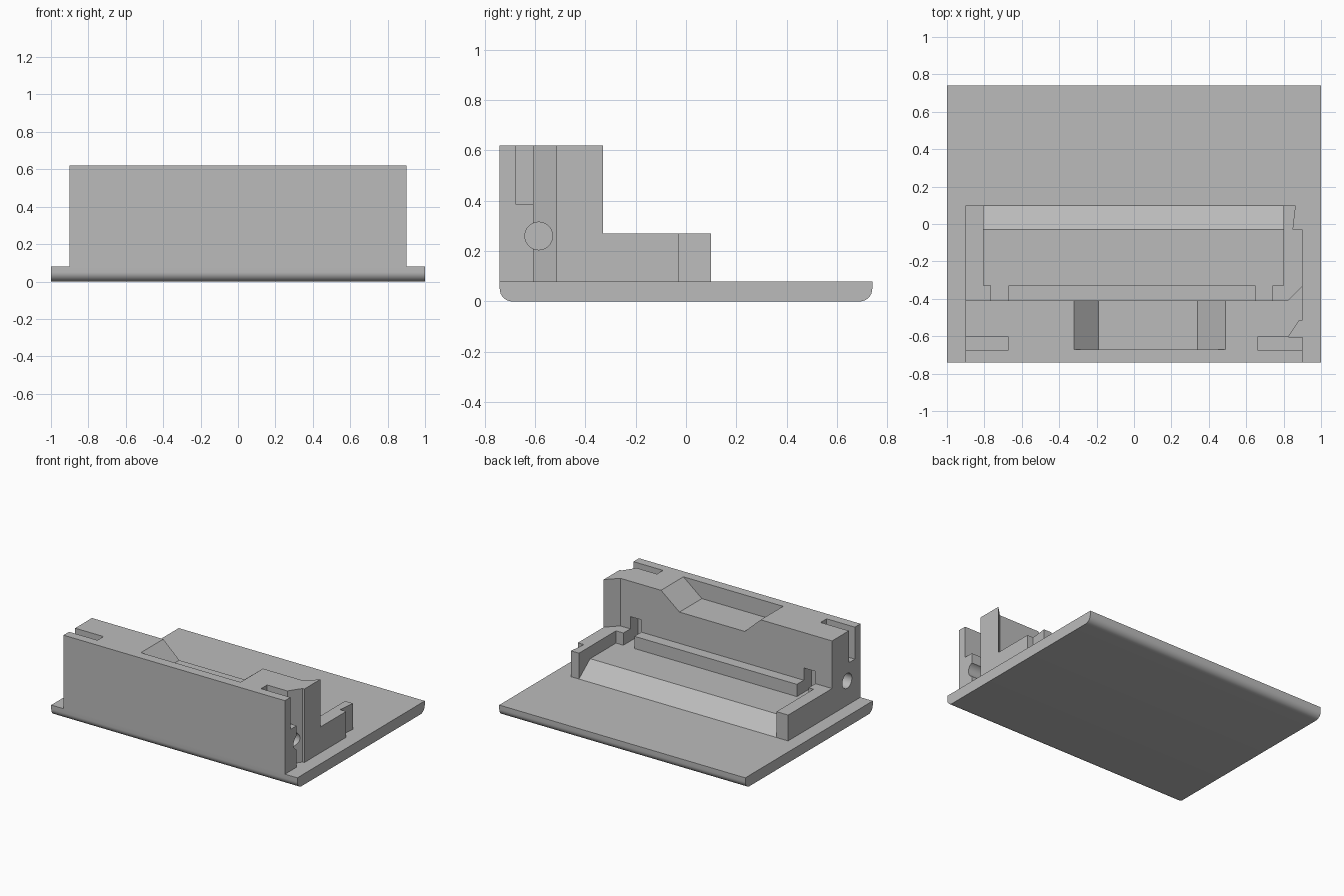
import bpy
import bmesh
import math
from mathutils import Vector

cube = bpy.data.objects.get("Cube")
if cube:
    bpy.data.objects.remove(cube, do_unlink=True)

grey = bpy.data.materials.new("plain_grey")
grey.use_nodes = True
grey.diffuse_color = (0.5, 0.5, 0.5, 1)
grey.node_tree.nodes["Principled BSDF"].inputs["Base Color"].default_value = (0.5, 0.5, 0.5, 1)


def prism(name, points, axis, start, end):
    """Extrude a 2D profile along x (points are y, z), y (x, z) or z (x, y)."""
    place = {"x": lambda a, b, t: Vector((t, a, b)),
             "y": lambda a, b, t: Vector((a, t, b)),
             "z": lambda a, b, t: Vector((a, b, t))}[axis]
    bm = bmesh.new()
    face = bm.faces.new([bm.verts.new(place(a, b, start)) for a, b in points])
    grown = bmesh.ops.extrude_face_region(bm, geom=[face])["geom"]
    bmesh.ops.translate(bm, vec=place(0, 0, end - start),
                        verts=[g for g in grown if isinstance(g, bmesh.types.BMVert)])
    bmesh.ops.recalc_face_normals(bm, faces=bm.faces[:])
    mesh = bpy.data.meshes.new(name)
    bm.to_mesh(mesh)
    bm.free()
    mesh.materials.append(grey)
    obj = bpy.data.objects.new(name, mesh)
    bpy.context.collection.objects.link(obj)
    return obj


def rect(a0, a1, b0, b1):
    return [(a0, b0), (a1, b0), (a1, b1), (a0, b1)]


def arc(cy, cz, r, start, end, steps):
    angles = [math.radians(start + (end - start) * i / steps) for i in range(steps + 1)]
    return [(cy + r * math.cos(a), cz + r * math.sin(a)) for a in angles]


def smooth(obj):
    bpy.ops.object.select_all(action="DESELECT")
    obj.select_set(True)
    bpy.context.view_layer.objects.active = obj
    bpy.ops.object.shade_smooth_by_angle(angle=math.radians(30))


def carve(target, cutter):
    cutter.hide_render = True
    mod = target.modifiers.new("cut", "BOOLEAN")
    mod.operation = "DIFFERENCE"
    mod.solver = "EXACT"
    mod.object = cutter
    bpy.context.view_layer.objects.active = target
    bpy.ops.object.modifier_apply(modifier=mod.name)
    bpy.data.objects.remove(cutter, do_unlink=True)


BASE, FLOOR, ARM, TOP = 0.08, 0.18, 0.27, 0.62
BACK, LEDGE = -0.41, -0.33

# Base plate with rounded lower front and back edges
r = 0.05
profile = ([(-0.74, BASE)] + arc(-0.74 + r, r, r, 180, 270, 8)
           + arc(0.74 - r, r, r, 270, 360, 8) + [(0.74, BASE)])
smooth(prism("base_plate", profile, "x", -1, 1))

# Tall wall with an end groove and a flared rear corner
plan = [(-0.9, -0.74), (0.9, -0.74), (0.9, -0.605), (0.825, -0.605), (0.885, -0.515),
        (0.9, -0.515), (0.9, LEDGE), (0.82, BACK), (-0.9, BACK)]
wall = prism("tall_wall", plan, "z", BASE, TOP)

# Sloped pocket open to the top and back
pocket = [(-0.19, 0.5), (0.34, 0.5), (0.49, TOP), (0.49, 0.7), (-0.32, 0.7), (-0.32, TOP)]
carve(wall, prism("pocket_cutter", pocket, "y", -0.67, -0.3))

# Slots, blind round holes and small rear recesses at both ends
for x0, x1 in ((-1, -0.67), (0.66, 1)):
    carve(wall, prism("slot_cutter", rect(x0, x1, -0.675, -0.605), "z", 0.385, 0.7))
for x0, x1 in ((-1, -0.6), (0.6, 1)):
    hole = arc(-0.585, 0.26, 0.055, 0, 360, 32)[:-1]
    carve(wall, prism("hole_cutter", hole, "x", x0, x1))
for x0, x1 in ((-0.765, -0.67), (0.65, 0.74)):
    carve(wall, prism("recess_cutter", rect(x0, x1, FLOOR, 0.36), "y", -0.5, -0.3))
smooth(wall)

# Side arms with inner lugs; the right tip is notched
left_arm = [(-0.9, BACK), (-0.765, BACK), (-0.765, LEDGE), (-0.805, LEDGE),
            (-0.805, 0.1), (-0.9, 0.1)]
right_arm = [(0.82, BACK), (0.9, LEDGE), (0.9, -0.03), (0.85, -0.03), (0.865, 0.1),
             (0.8, 0.1), (0.8, LEDGE), (0.74, LEDGE), (0.74, BACK)]
prism("left_side_arm", left_arm, "z", BASE, ARM)
prism("right_side_arm", right_arm, "z", BASE, ARM)

# Raised floor with a ramp, and the ledge along the wall
ramp = [(BACK, BASE), (0.1, BASE), (-0.03, FLOOR), (BACK, FLOOR)]
prism("ramped_floor", ramp, "x", -0.805, 0.8)
prism("rear_ledge", rect(-0.67, 0.65, BACK, LEDGE), "z", FLOOR, ARM)
